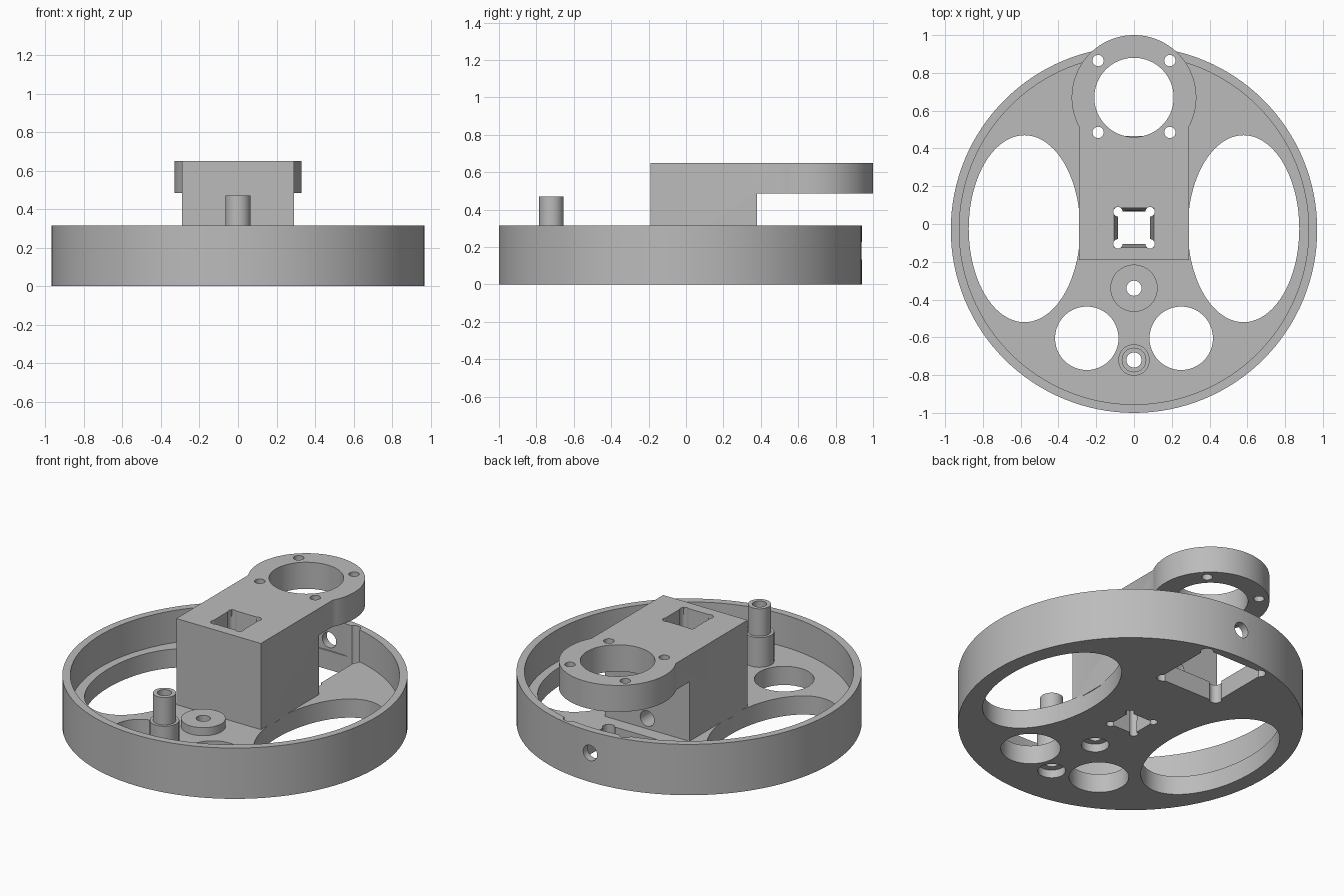
import bpy, bmesh, math

cube = bpy.data.objects.get("Cube")
if cube:
    bpy.data.objects.remove(cube, do_unlink=True)

grey = bpy.data.materials.new("plain_grey")
grey.use_nodes = True
colour = (0.5, 0.5, 0.5, 1)
grey.diffuse_color = colour
grey.node_tree.nodes["Principled BSDF"].inputs["Base Color"].default_value = colour

FLOOR, RIM, TOP, ARM = 0.116, 0.315, 0.65, 0.485
RING_Y, SOCKET_Y, MOUNT_Y = -0.03, -0.02, 0.675


def cylinder(name, x, y, z0, z1, r, ry=None, segs=64):
    bpy.ops.mesh.primitive_cylinder_add(vertices=segs, radius=1, depth=1,
                                        location=(x, y, (z0 + z1) / 2))
    ob = bpy.context.object
    ob.name = name
    ob.scale = (r, ry or r, z1 - z0)
    bpy.ops.object.transform_apply(location=False, rotation=False)
    return ob


def box(name, x0, x1, y0, y1, z0, z1):
    bpy.ops.mesh.primitive_cube_add(size=1, location=((x0 + x1) / 2, (y0 + y1) / 2, (z0 + z1) / 2))
    ob = bpy.context.object
    ob.name = name
    ob.scale = (x1 - x0, y1 - y0, z1 - z0)
    bpy.ops.object.transform_apply(location=False, rotation=False)
    return ob


def cut(ob, cutter):
    """Subtract a cutter from a part, then discard the cutter."""
    cutter.hide_render = True
    mod = ob.modifiers.new("cut", "BOOLEAN")
    mod.operation, mod.solver, mod.object = "DIFFERENCE", "EXACT", cutter
    bpy.context.view_layer.objects.active = ob
    bpy.ops.object.modifier_apply(modifier=mod.name)
    bpy.data.objects.remove(cutter, do_unlink=True)


def hole(ob, x, y, r, z0=-0.1, z1=1.0, ry=None, segs=48):
    cut(ob, cylinder("cutter", x, y, z0, z1, r, ry, segs))


def corner_holes(ob, y, reach, r):
    for sx in (-1, 1):
        for sy in (-1, 1):
            hole(ob, sx * reach, y + sy * reach, r, segs=24)


def square_socket(ob):
    """Tapered square shaft with relieved corners."""
    bpy.ops.mesh.primitive_cone_add(vertices=4, radius1=0.085 * math.sqrt(2),
                                    radius2=0.105 * math.sqrt(2), depth=TOP + 0.02,
                                    location=(0, SOCKET_Y, TOP / 2),
                                    rotation=(0, 0, math.pi / 4))
    cut(ob, bpy.context.object)
    corner_holes(ob, SOCKET_Y, 0.085, 0.025)


def cable_hole(ob):
    """Horizontal hole from the back into the square shaft."""
    bpy.ops.mesh.primitive_cylinder_add(vertices=32, radius=0.048, depth=1.1,
                                        location=(0, 0.55, 0.18),
                                        rotation=(math.pi / 2, 0, 0))
    cut(ob, bpy.context.object)


def finish(ob):
    ob.data.materials.clear()
    ob.data.materials.append(grey)
    bpy.ops.object.select_all(action="DESELECT")
    ob.select_set(True)
    bpy.context.view_layer.objects.active = ob
    bpy.ops.object.shade_smooth_by_angle(angle=math.radians(30))


# Round tray: rim, floor and floor openings
tray = cylinder("round_tray", 0, RING_Y, 0, RIM, 0.97, segs=128)
hole(tray, 0, RING_Y, 0.925, z0=FLOOR, segs=128)
for side in (-1, 1):
    hole(tray, side * 0.58, -0.025, 0.295, ry=0.495, segs=80)
    hole(tray, side * 0.25, -0.605, 0.168)
cut(tray, box("cutter", -0.21, 0.21, MOUNT_Y - 0.21, MOUNT_Y + 0.21, -0.1, ARM))
corner_holes(tray, MOUNT_Y, 0.192, 0.035)
square_socket(tray)
cable_hole(tray)
for y in (-0.34, -0.72):
    hole(tray, 0, y, 0.04)
    hole(tray, 0, y, 0.078, z1=0.05)
finish(tray)

# Bracket: keyhole outline extruded upward, then undercut to leave the arm
radius, half = 0.33, 0.29
start = -math.acos(half / radius)
sweep = math.pi - 2 * start
steps = 64
outline = [(-half, -0.19), (half, -0.19)]
for i in range(steps + 1):
    a = start + sweep * i / steps
    outline.append((radius * math.cos(a), 0.67 + radius * math.sin(a)))
bm = bmesh.new()
face = bm.faces.new([bm.verts.new((x, y, FLOOR - 0.01)) for x, y in outline])
grown = bmesh.ops.extrude_face_region(bm, geom=[face])["geom"]
bmesh.ops.translate(bm, vec=(0, 0, TOP - FLOOR + 0.01),
                    verts=[v for v in grown if isinstance(v, bmesh.types.BMVert)])
bmesh.ops.recalc_face_normals(bm, faces=bm.faces)
mesh = bpy.data.meshes.new("bracket")
bm.to_mesh(mesh)
bm.free()
bracket = bpy.data.objects.new("bracket", mesh)
bpy.context.collection.objects.link(bracket)
cut(bracket, box("cutter", -1, 1, 0.38, 1.2, -0.1, ARM))
hole(bracket, 0, 0.67, 0.21, segs=64)
corner_holes(bracket, MOUNT_Y, 0.19, 0.03)
square_socket(bracket)
cable_hole(bracket)
finish(bracket)

# Low boss in front of the bracket
boss = cylinder("low_boss", 0, -0.34, FLOOR - 0.02, 0.166, 0.125)
hole(boss, 0, -0.34, 0.04)
finish(boss)

# Stepped hollow post near the front rim
for name, z0, z1, r in (("post_base", FLOOR - 0.02, 0.3, 0.083), ("post_tip", 0.29, 0.47, 0.065)):
    part = cylinder(name, 0, -0.72, z0, z1, r)
    hole(part, 0, -0.72, 0.04)
    finish(part)
